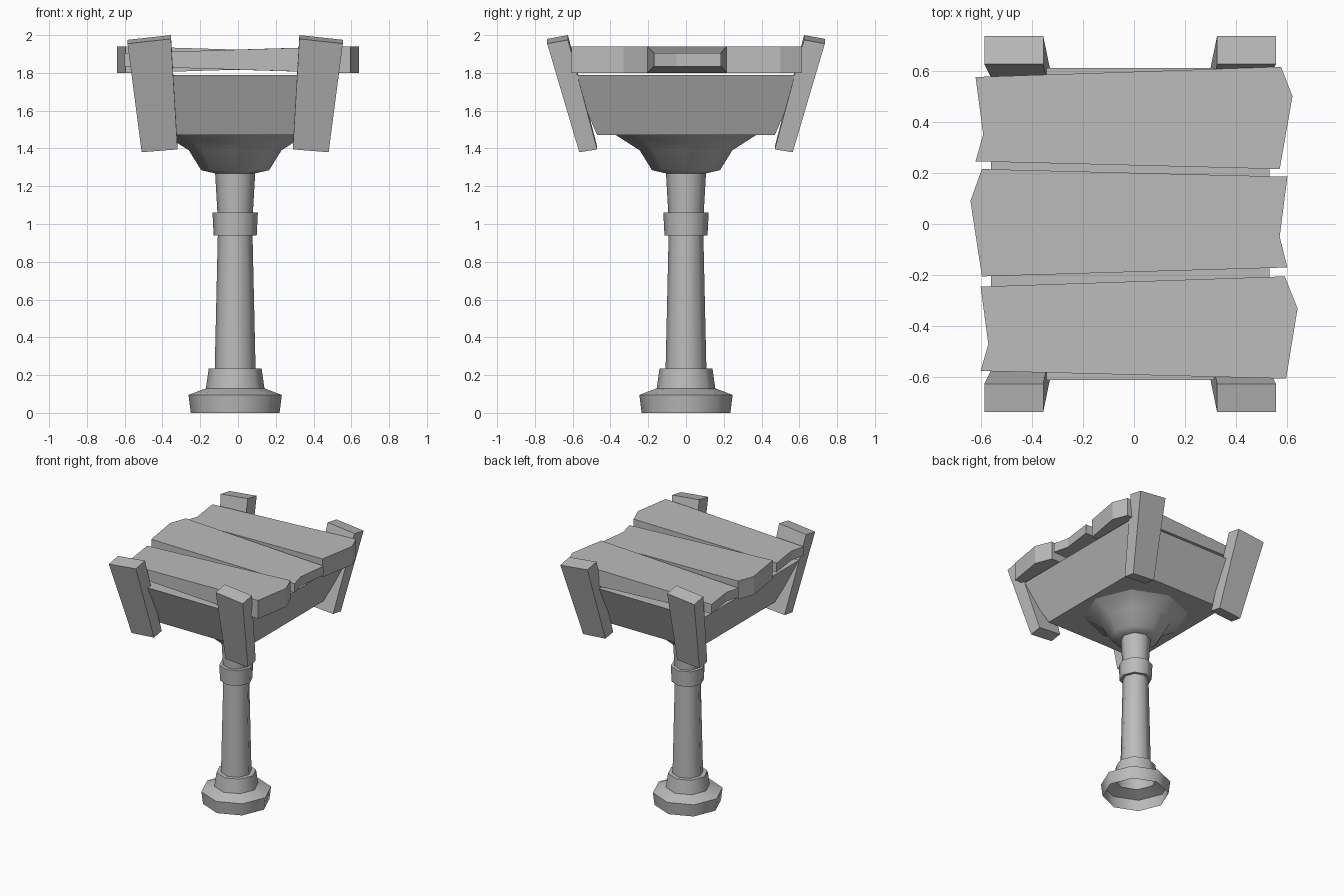
import bpy, bmesh, math

old = bpy.data.objects.get("Cube")
if old:
    bpy.data.objects.remove(old, do_unlink=True)

CX = -0.015  # the pillar and tray sit slightly off the plank extents

grey = bpy.data.materials.new("stone_grey")
grey.use_nodes = True
colour = (0.5, 0.5, 0.5, 1)
grey.diffuse_color = colour
grey.node_tree.nodes["Principled BSDF"].inputs["Base Color"].default_value = colour


def make_object(name, bm):
    bmesh.ops.recalc_face_normals(bm, faces=bm.faces[:])
    mesh = bpy.data.meshes.new(name)
    bm.to_mesh(mesh)
    bm.free()
    mesh.materials.append(grey)
    obj = bpy.data.objects.new(name, mesh)
    bpy.context.collection.objects.link(obj)
    return obj


def loft(name, rings, cap_start=True, cap_end=True):
    """Skin a list of equal-length point rings."""
    bm = bmesh.new()
    loops = [[bm.verts.new(p) for p in ring] for ring in rings]
    for a, b in zip(loops, loops[1:]):
        for i in range(len(a)):
            j = (i + 1) % len(a)
            bm.faces.new((a[i], a[j], b[j], b[i]))
    if cap_start:
        bm.faces.new(loops[0][::-1])
    if cap_end:
        bm.faces.new(loops[-1])
    return make_object(name, bm)


def octagon(r, z):
    return [(CX + r * math.cos(k * math.pi / 4), r * math.sin(k * math.pi / 4), z)
            for k in range(8)]


def rectangle(hx, hy, z):
    return [(CX + sx * hx, sy * hy, z) for sx, sy in ((-1, -1), (1, -1), (1, 1), (-1, 1))]


# Turned pillar: hollow foot, shaft, collar and flared head
profile = [(0.235, 0), (0.247, 0.095), (0.155, 0.13), (0.14, 0.235), (0.108, 0.235),
           (0.092, 0.94), (0.114, 0.94), (0.12, 1.06), (0.094, 1.06), (0.106, 1.268),
           (0.18, 1.285), (0.245, 1.39), (0.37, 1.47)]
pillar = loft("pillar", [octagon(r, z) for r, z in profile], cap_start=False)
bpy.ops.object.select_all(action='DESELECT')
pillar.select_set(True)
bpy.context.view_layer.objects.active = pillar
bpy.ops.object.shade_smooth_by_angle(angle=math.radians(50))

# Flared tray
loft("tray", [rectangle(0.41, 0.47, 1.47), rectangle(0.545, 0.61, 1.79)])

# Four splayed corner posts: (x, y, z) corners, outer front first
post_bottom = [(0.495, 0.565, 1.38), (0.305, 0.565, 1.395), (0.305, 0.47, 1.41), (0.495, 0.47, 1.395)]
post_top = [(0.57, 0.735, 1.955), (0.34, 0.735, 1.98), (0.34, 0.625, 2.0), (0.57, 0.625, 1.975)]
for side, sx in (("left", 1), ("right", -1)):
    for end, sy in (("front", -1), ("back", 1)):
        loft(f"{end}_{side}_post",
             [[(CX + sx * x, sy * y, z) for x, y, z in ring] for ring in (post_bottom, post_top)])


# Rough planks, each thick at one end and thin at the other
def plank(name, outline, thick_side):
    def half(x):
        return 0.053 + 0.018 * max(-1, min(1, thick_side * x / 0.58))
    loft(name, [[(x, y, 1.87 + s * half(x)) for x, y in outline] for s in (-1, 1)])


plank("back_plank", [(-0.62, 0.575), (-0.59, 0.35), (-0.62, 0.245),
                     (0.57, 0.215), (0.62, 0.50), (0.575, 0.615)], 1)
plank("middle_plank", [(-0.595, 0.215), (-0.64, 0.09), (-0.595, -0.205),
                       (0.60, -0.17), (0.57, -0.05), (0.60, 0.185)], -1)
plank("front_plank", [(-0.57, -0.47), (-0.60, -0.575), (0.595, -0.605),
                      (0.64, -0.33), (0.59, -0.205), (-0.60, -0.245)], 1)
